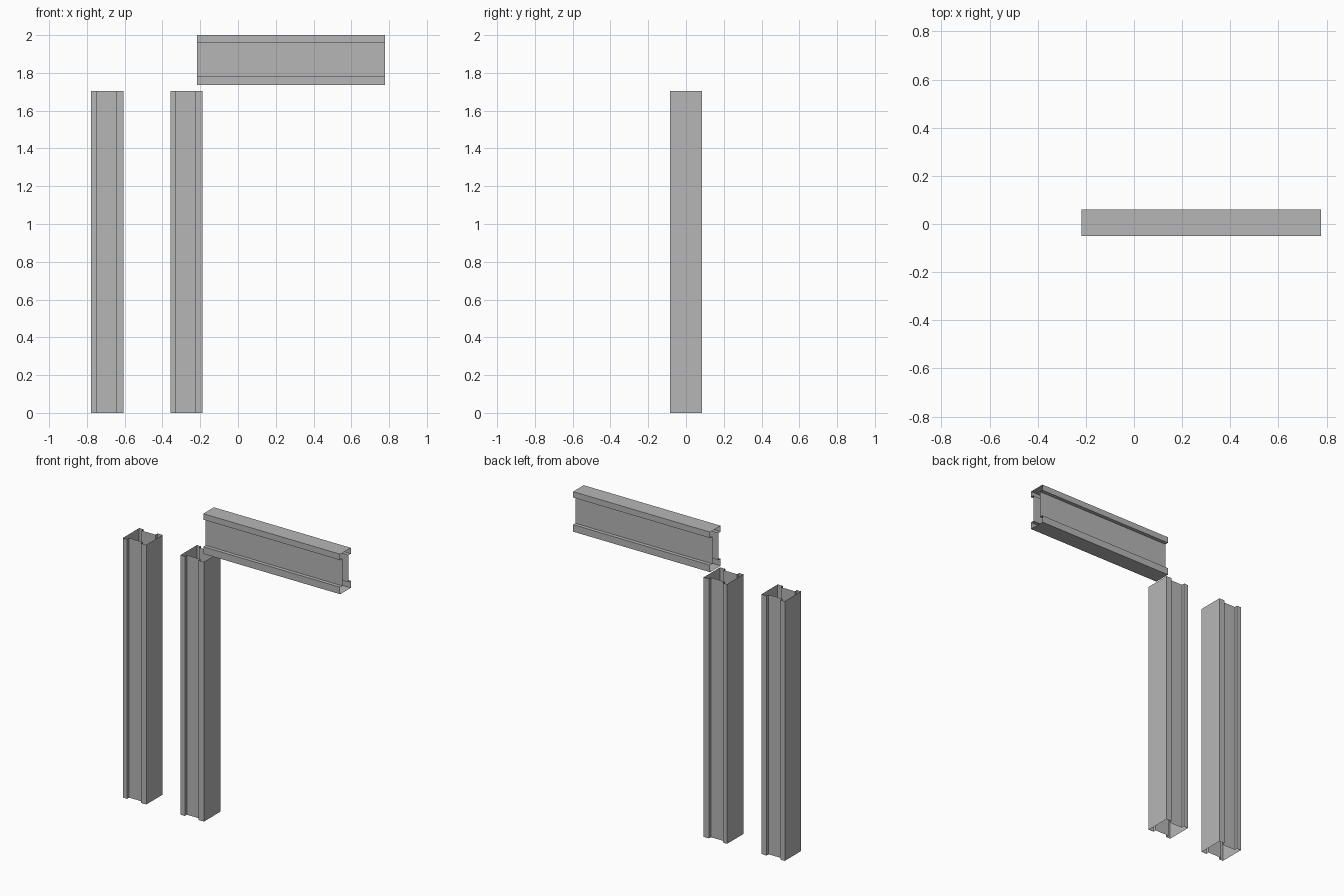
import bpy, bmesh
from mathutils import Vector

if "Cube" in bpy.data.objects:
    bpy.data.objects.remove(bpy.data.objects["Cube"])

steel = bpy.data.materials.new("grey steel")
steel.diffuse_color = (0.47, 0.47, 0.47, 1)
steel.use_nodes = True
steel.node_tree.nodes["Principled BSDF"].inputs["Base Color"].default_value = steel.diffuse_color


def section(u0, u1, v0, v1, lip0, lip1, depth):
    """Hollow H outline: u runs across the flanges, v through the web."""
    a, b = u0 + lip0, u1 - lip1
    return [(u0, v0), (a, v0), (a, v0 + depth), (b, v0 + depth), (b, v0), (u1, v0),
            (u1, v1), (b, v1), (b, v1 - depth), (a, v1 - depth), (a, v1), (u0, v1)]


def extrude_open(name, points, place, length):
    """Sweep the outline along its length, leaving both ends open."""
    bm = bmesh.new()
    verts = [bm.verts.new(place(u, v)) for u, v in points]
    edges = [bm.edges.new((verts[i], verts[(i + 1) % len(verts)])) for i in range(len(verts))]
    ring = bmesh.ops.extrude_edge_only(bm, edges=edges)["geom"]
    bmesh.ops.translate(bm, vec=length,
                        verts=[g for g in ring if isinstance(g, bmesh.types.BMVert)])
    bmesh.ops.recalc_face_normals(bm, faces=bm.faces)
    mesh = bpy.data.meshes.new(name)
    bm.to_mesh(mesh)
    bm.free()
    # open tube: make sure the normals point outwards
    centre = sum((v.co for v in mesh.vertices), Vector()) / len(mesh.vertices)
    if sum((p.center - centre).dot(p.normal) * p.area for p in mesh.polygons) < 0:
        mesh.flip_normals()
    mesh.materials.append(steel)
    obj = bpy.data.objects.new(name, mesh)
    bpy.context.collection.objects.link(obj)
    return obj


# two upright columns
for name, x in (("left_column", -0.777), ("middle_column", -0.358)):
    extrude_open(name, section(x, x + 0.17, -0.085, 0.085, 0.031, 0.038, 0.021),
                 lambda u, v: (u, v, 0), Vector((0, 0, 1.705)))

# raised horizontal beam
extrude_open("beam", section(1.737, 2.0, -0.049, 0.061, 0.046, 0.039, 0.024),
             lambda u, v: (-0.218, v, u), Vector((0.995, 0, 0)))
